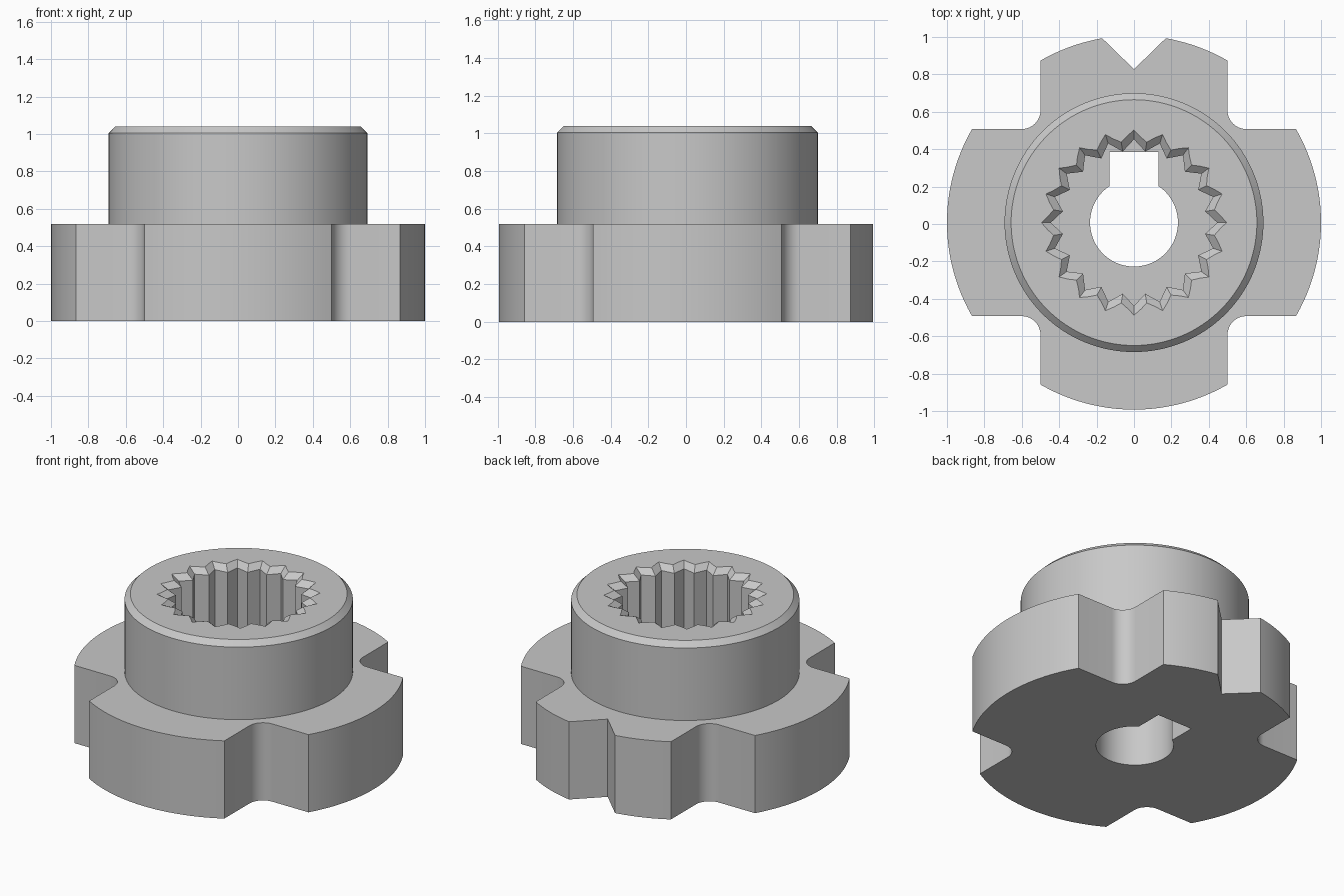
import bpy
import bmesh
from math import sin, cos, asin, pi, radians

CENTRE_Y = 0.0075
FLANGE_TOP, HUB_TOP, CHAMFER = 0.52, 1.04, 0.035

cube = bpy.data.objects.get("Cube")
if cube:
    bpy.data.objects.remove(cube, do_unlink=True)

metal = bpy.data.materials.new("machined grey")
metal.use_nodes = True
GREY = (0.58, 0.58, 0.58, 1)
metal.diffuse_color = GREY
for node in metal.node_tree.nodes:
    if node.type == 'BSDF_PRINCIPLED':
        node.inputs["Base Color"].default_value = GREY


def arc(radius, start, end, steps, cx=0, cy=0):
    """Points on an arc, angles in radians."""
    angles = [start + (end - start) * i / steps for i in range(steps + 1)]
    return [(cx + radius * cos(a), cy + radius * sin(a)) for a in angles]


def circle(radius, steps=128):
    return arc(radius, 0, 2 * pi, steps)[:-1]


def turn(points, quarter):
    for _ in range(quarter):
        points = [(-y, x) for x, y in points]
    return points


def loft(name, *rings):
    """Closed solid through (outline, height) rings."""
    bm = bmesh.new()
    loops = [[bm.verts.new((x, y + CENTRE_Y, z)) for x, y in pts] for pts, z in rings]
    n = len(loops[0])
    for low, high in zip(loops, loops[1:]):
        for i in range(n):
            j = (i + 1) % n
            bm.faces.new((low[i], low[j], high[j], high[i]))
    bm.faces.new(loops[0][::-1])
    bm.faces.new(loops[-1])
    bmesh.ops.recalc_face_normals(bm, faces=bm.faces)
    mesh = bpy.data.meshes.new(name)
    bm.to_mesh(mesh)
    bm.free()
    mesh.materials.append(metal)
    obj = bpy.data.objects.new(name, mesh)
    bpy.context.collection.objects.link(obj)
    return obj


def combine(target, tool, operation):
    """Apply a boolean and discard the tool."""
    mod = target.modifiers.new(tool.name, 'BOOLEAN')
    mod.operation = operation
    mod.solver = 'EXACT'
    mod.object = tool
    bpy.context.view_layer.objects.active = target
    bpy.ops.object.modifier_apply(modifier=mod.name)
    bpy.data.objects.remove(tool, do_unlink=True)


# Four-lobed flange outline with filleted corners and one V notch at the back
outline = []
lobe, notch = radians(30), asin(0.17)
for quarter in range(4):
    if quarter == 1:
        part = arc(1, -lobe, -notch, 12) + [(0.82, 0)] + arc(1, notch, lobe, 12)
    else:
        part = arc(1, -lobe, lobe, 24)
    part += arc(0.1, 1.5 * pi, pi, 10, 0.6, 0.6)
    outline += turn(part, quarter)
body = loft("splined_hub", (outline, 0), (outline, FLANGE_TOP))

# Chamfered hub cylinder
hub = loft("hub", (circle(0.692), 0.2), (circle(0.692), HUB_TOP - CHAMFER),
           (circle(0.692 - CHAMFER), HUB_TOP))
combine(body, hub, 'UNION')


# Internal spline socket with a flared mouth
def spline(tip, teeth=20):
    ring = []
    for i in range(teeth * 2):
        r = tip if i % 2 == 0 else tip - 0.06
        a = pi / 2 + i * pi / teeth
        ring.append((r * cos(a), r * sin(a)))
    return ring


socket = loft("socket", (spline(0.445), 0.5), (spline(0.445), HUB_TOP - CHAMFER),
              (spline(0.545), HUB_TOP + CHAMFER))
combine(body, socket, 'DIFFERENCE')

# Through bore with keyway
half_key, bore = 0.13, 0.235
a = asin(half_key / bore)
key_outline = arc(bore, pi / 2 + a, 2.5 * pi - a, 64)
key_outline += [(half_key, 0.377), (-half_key, 0.377)]
combine(body, loft("bore", (key_outline, -0.1), (key_outline, 0.7)), 'DIFFERENCE')

# Smooth round walls, crisp edges
bpy.ops.object.select_all(action='DESELECT')
body.select_set(True)
bpy.context.view_layer.objects.active = body
bpy.ops.object.shade_smooth_by_angle(angle=radians(25))
